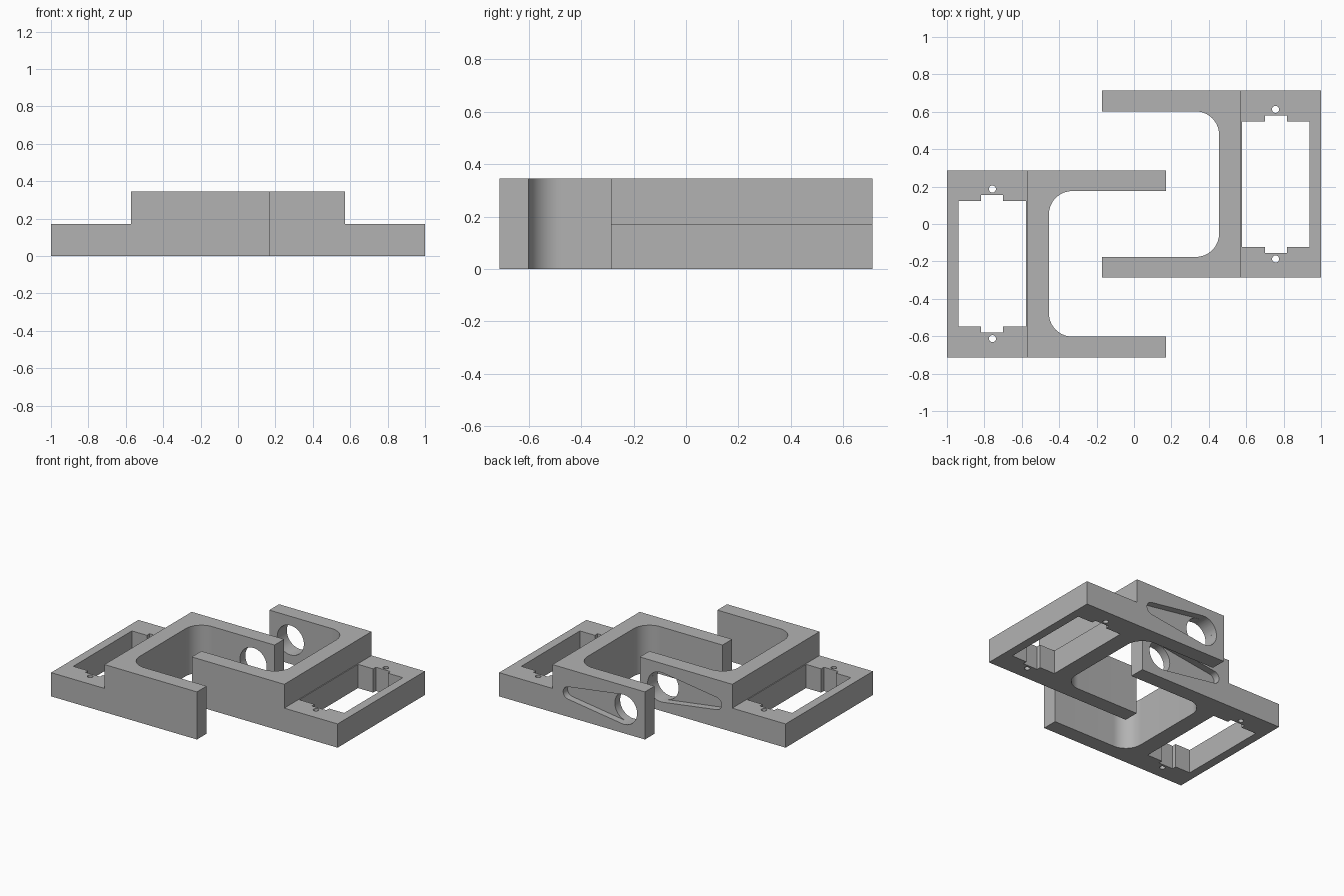
import bpy
import bmesh
from math import sin, cos, pi, radians, acos

cube = bpy.data.objects.get("Cube")
if cube:
    bpy.data.objects.remove(cube, do_unlink=True)

grey = bpy.data.materials.new("plain grey")
grey.use_nodes = True
COLOUR = (0.45, 0.45, 0.45, 1)
grey.diffuse_color = COLOUR
grey.node_tree.nodes["Principled BSDF"].inputs["Base Color"].default_value = COLOUR

HEIGHT, STEP = 0.345, 0.172      # wall height, low frame height
HALF = 0.5                       # half depth of one bracket
ARM_IN = 0.389                   # inner face of the arms
OFFSET = 0.213                   # sideways shift of each bracket


def arc(cx, cy, r, a0, a1, n):
    """Points along an arc, angles in radians."""
    return [(cx + r * cos(a0 + (a1 - a0) * i / n),
             cy + r * sin(a0 + (a1 - a0) * i / n)) for i in range(n + 1)]


def circle(cx, cy, r, n=40):
    return arc(cx, cy, r, 0, 2 * pi, n)[:-1]


def prism(name, points, plane, low, high, side, shift):
    """Extrude a profile drawn in the xy or xz plane; side mirrors x."""
    bm = bmesh.new()

    def place(u, v, w):
        x, y, z = (u, v, w) if plane == "xy" else (u, w, v)
        return bm.verts.new((side * x, y + shift, z))

    bottom = [place(u, v, low) for u, v in points]
    top = [place(u, v, high) for u, v in points]
    bm.faces.new(bottom)
    bm.faces.new(top)
    n = len(points)
    for i in range(n):
        j = (i + 1) % n
        bm.faces.new((bottom[i], bottom[j], top[j], top[i]))
    bmesh.ops.recalc_face_normals(bm, faces=bm.faces[:])
    mesh = bpy.data.meshes.new(name)
    bm.to_mesh(mesh)
    bm.free()
    mesh.materials.append(grey)
    obj = bpy.data.objects.new(name, mesh)
    bpy.context.scene.collection.objects.link(obj)
    return obj


def cut(body, cutter):
    """Subtract the cutter and remove it."""
    mod = body.modifiers.new("cut", "BOOLEAN")
    mod.operation, mod.solver, mod.object = "DIFFERENCE", "EXACT", cutter
    bpy.context.view_layer.objects.active = body
    bpy.ops.object.modifier_apply(modifier=mod.name)
    bpy.data.objects.remove(cutter, do_unlink=True)


# Profiles, drawn for a bracket whose arms point towards -x
stepped_side = [(1, 0), (1, STEP), (0.572, STEP), (0.572, HEIGHT),
                (-0.17, HEIGHT), (-0.17, 0)]

# Open bay between the arms, with rounded inner corners
R = 0.125
bay = ([(-0.4, -ARM_IN)]
       + arc(0.455 - R, -ARM_IN + R, R, -pi / 2, 0, 14)
       + arc(0.455 - R, ARM_IN - R, R, 0, pi / 2, 14)
       + [(-0.4, ARM_IN)])

# Motor window with a cable notch at each end
half_window = [(0.937, 0.336), (0.817, 0.336), (0.817, 0.367),
               (0.7, 0.367), (0.7, 0.336), (0.578, 0.336)]
window = half_window + [(x, -y) for x, y in reversed(half_window)]

# Tapered horn recess: outline around a large and a small circle
BIG, SMALL, REACH, MID = 0.107, 0.045, 0.441, 0.172
lean = acos((BIG - SMALL) / REACH)
horn = (arc(0, MID, BIG, lean, 2 * pi - lean, 30)
        + arc(REACH, MID, SMALL, -lean, lean, 16))

for name, side in (("left_bracket", 1), ("right_bracket", -1)):
    shift = side * OFFSET
    body = prism(name, stepped_side, "xz", -HALF, HALF, side, shift)
    cutters = [("bay", bay, "xy", -0.1, 0.5),
               ("window", window, "xy", -0.1, 0.3),
               ("horn_recess", horn, "xz", HALF - 0.05, HALF + 0.1),
               ("axle_hole", circle(0, MID, BIG), "xz", 0.3, HALF + 0.1)]
    for y in (-0.4, 0.4):
        cutters.append(("screw_hole", circle(0.757, y, 0.019, 20), "xy", -0.1, 0.3))
    for cutter in cutters:
        cut(body, prism(*cutter, side, shift))

    bpy.ops.object.select_all(action="DESELECT")
    body.select_set(True)
    bpy.context.view_layer.objects.active = body
    bpy.ops.object.shade_smooth_by_angle(angle=radians(30))
